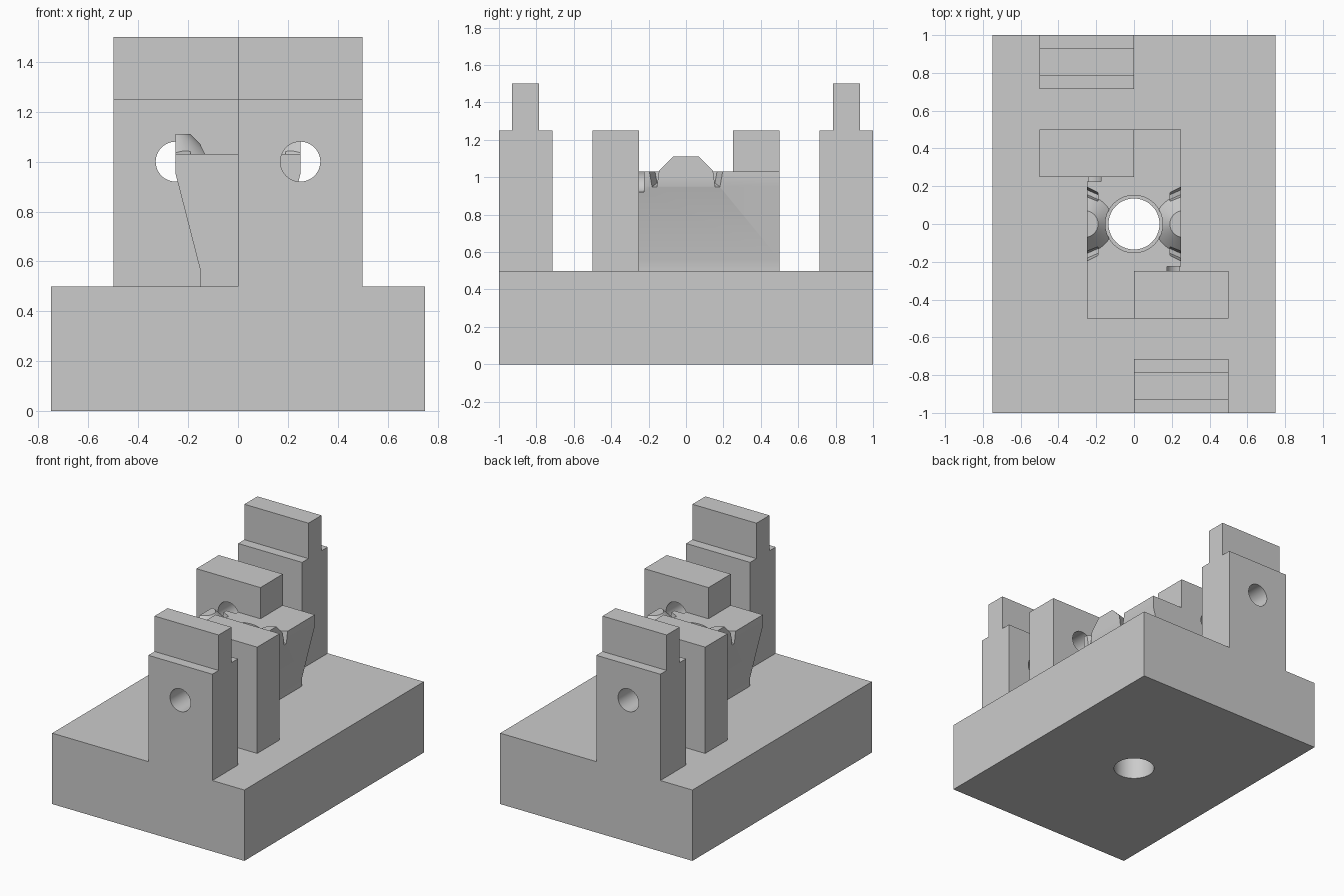
import bpy, bmesh, math
from mathutils import Matrix, Vector

cube = bpy.data.objects.get("Cube")
if cube:
    bpy.data.objects.remove(cube, do_unlink=True)

grey = bpy.data.materials.new("light grey")
grey.use_nodes = True
grey.diffuse_color = (0.6, 0.6, 0.6, 1)
grey.node_tree.nodes["Principled BSDF"].inputs["Base Color"].default_value = (0.6, 0.6, 0.6, 1)


def finish(name, bm):
    bmesh.ops.recalc_face_normals(bm, faces=bm.faces)
    mesh = bpy.data.meshes.new(name)
    bm.to_mesh(mesh)
    bm.free()
    mesh.materials.append(grey)
    obj = bpy.data.objects.new(name, mesh)
    bpy.context.collection.objects.link(obj)
    return obj


def prism(name, points, direction):
    """Extrude a closed outline along a direction."""
    bm = bmesh.new()
    face = bm.faces.new([bm.verts.new(p) for p in points])
    out = bmesh.ops.extrude_face_region(bm, geom=[face])
    moved = [g for g in out["geom"] if isinstance(g, bmesh.types.BMVert)]
    bmesh.ops.translate(bm, verts=moved, vec=Vector(direction))
    return finish(name, bm)


def box(name, x0, x1, y0, y1, z0, z1):
    outline = [(x0, y0, z0), (x1, y0, z0), (x1, y1, z0), (x0, y1, z0)]
    return prism(name, outline, (0, 0, z1 - z0))


def cone(name, start, end, r1, r2):
    start, end = Vector(start), Vector(end)
    axis = end - start
    turn = axis.to_track_quat("Z", "Y").to_matrix().to_4x4()
    bm = bmesh.new()
    bmesh.ops.create_cone(bm, cap_ends=True, segments=64, radius1=r1, radius2=r2,
                          depth=axis.length,
                          matrix=Matrix.Translation((start + end) / 2) @ turn)
    return finish(name, bm)


def combine(target, tool, operation="DIFFERENCE"):
    """Apply a boolean and remove the tool."""
    tool.hide_render = True
    mod = target.modifiers.new("cut", "BOOLEAN")
    mod.operation, mod.solver, mod.object = operation, "EXACT", tool
    bpy.context.view_layer.update()
    graph = bpy.context.evaluated_depsgraph_get()
    mesh = bpy.data.meshes.new_from_object(target.evaluated_get(graph))
    target.modifiers.clear()
    target.data = mesh
    bpy.data.objects.remove(tool, do_unlink=True)


def bore():
    return cone("bore", (0, 0, -0.2), (0, 0, 1.5), 0.135, 0.135)


def pin_hole(s):
    return cone("pin_hole", (s * 0.25, -s * 1.2, 1), (s * 0.25, -s * 0.225, 1), 0.08, 0.08)


# Base slab with a central bore
base = box("base", -0.75, 0.75, -1, 1, 0, 0.5)
combine(base, bore())
parts = [base]

# Stepped outer posts and plain inner blocks, repeated by a half turn
post_outline = [(1, 0.5), (1, 1.25), (0.93, 1.25), (0.93, 1.5),
                (0.785, 1.5), (0.785, 1.25), (0.715, 1.25), (0.715, 0.5)]
for s, side in ((1, "front"), (-1, "back")):
    post = prism(side + "_post", [(0, -s * y, z) for y, z in post_outline], (s * 0.5, 0, 0))
    xs, ys = sorted((0, s * 0.5)), sorted((-s * 0.25, -s * 0.5))
    block = box(side + "_inner_block", *xs, *ys, 0.5, 1.25)
    for part in (post, block):
        combine(part, pin_hole(s))
        parts.append(part)

# Tapered central body
half = [(0.15, 0.5), (0.15, 0.56), (0.25, 0.95), (0.25, 1.03)]
outline = half + [(-x, z) for x, z in reversed(half)]
body = prism("central_body", [(x, -0.5, z) for x, z in outline], (0, 1, 0))
for s in (1, -1):
    # Conical lug trimmed flush with the side
    lug = cone("lug", (s * 0.26, 0, 1), (s * 0.26, 0, 1.11), 0.18, 0.07)
    xs = sorted((s * 0.25, s * 0.6))
    combine(lug, box("trim", *xs, -0.3, 0.3, 0.9, 1.2))
    combine(body, lug, "UNION")
    # Diagonal clearance for the inner block
    xs, ys = sorted((0, s * 0.6)), sorted((-s * 0.25, -s * 0.6))
    combine(body, box("clearance", *xs, *ys, 0.4, 1.3))
    combine(body, pin_hole(s))
    # Tapering grooves beside each lug
    for t in (1, -1):
        groove = [(s * 0.27, t * 0.21, 1.05), (s * 0.27, t * 0.15, 1.05),
                  (s * 0.27, t * 0.165, 0.94), (s * 0.27, t * 0.19, 0.94)]
        combine(body, prism("groove", groove, (-s * 0.08, -t * 0.035, 0.03)))

# Bore with a shallow rim recess
combine(body, bore())
combine(body, cone("rim", (0, 0, 1.01), (0, 0, 1.3), 0.152, 0.152))
parts.append(body)

# Smooth round surfaces and keep the edges crisp
bpy.ops.object.select_all(action="DESELECT")
for part in parts:
    part.select_set(True)
bpy.context.view_layer.objects.active = base
bpy.ops.object.shade_smooth_by_angle(angle=math.radians(30))
